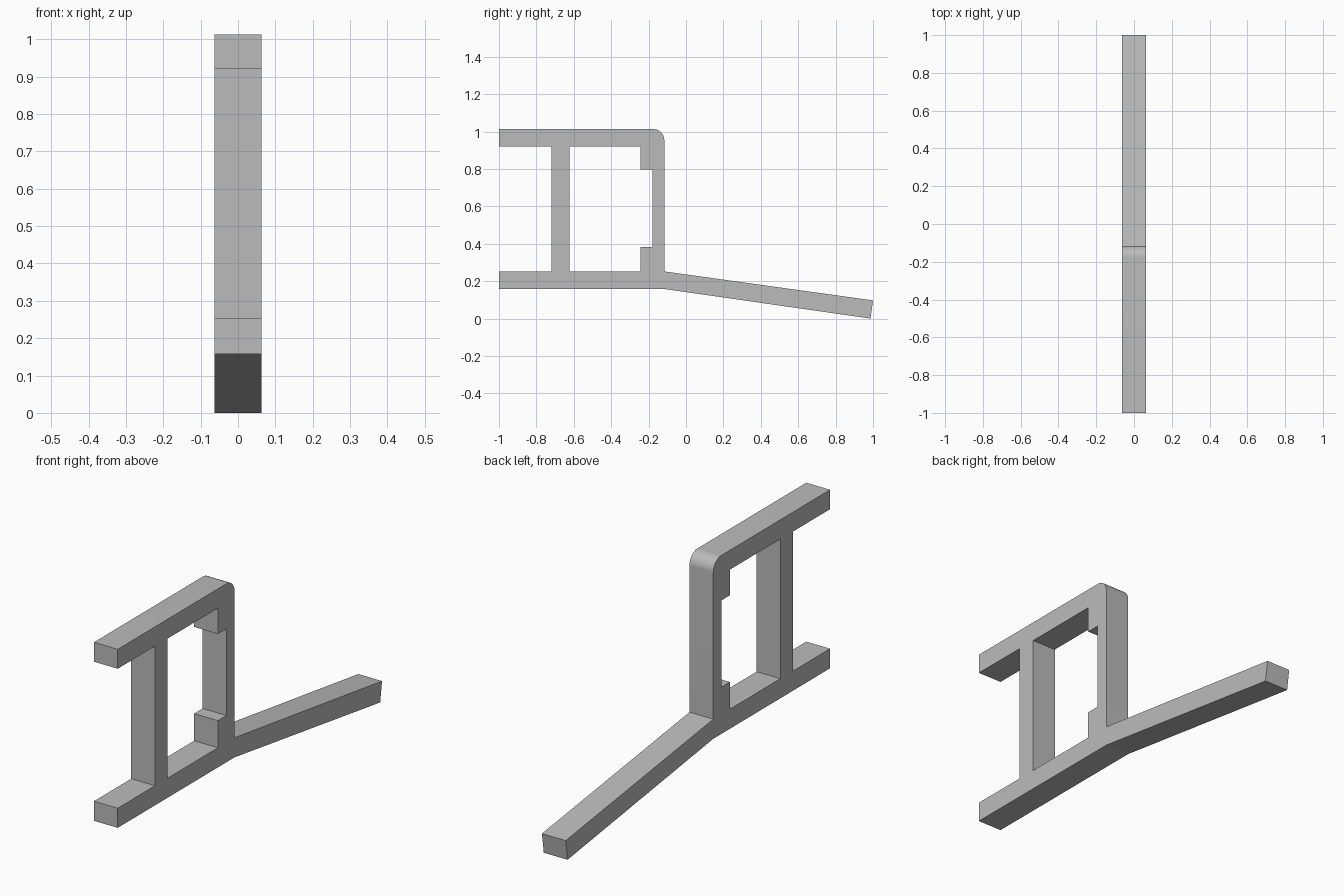
import bpy, bmesh
from math import sin, cos, pi

cube = bpy.data.objects.get("Cube")
if cube:
    bpy.data.objects.remove(cube, do_unlink=True)

HALF_WIDTH = 0.063
BASE, FLOOR, CEILING, TOP = 0.158, 0.252, 0.92, 1.013   # bar heights
FRONT, POST_FRONT, POST_BACK = -1.0, -0.718, -0.624
LIP, WALL_IN, WALL_OUT = -0.242, -0.178, -0.116
RADIUS = 0.06

grey = bpy.data.materials.new("plain grey")
grey.use_nodes = True
grey.diffuse_color = (0.5, 0.5, 0.5, 1)
grey.node_tree.nodes["Principled BSDF"].inputs["Base Color"].default_value = (0.5, 0.5, 0.5, 1)

# Rounded upper back corner
corner = [(WALL_OUT - RADIUS + RADIUS * cos(a), TOP - RADIUS + RADIUS * sin(a))
          for a in (i * pi / 24 for i in range(13))]

# Outline: lower bar, sloping arm, back wall, upper bar, front post
outline = [(FRONT, BASE), (WALL_OUT, BASE), (0.986, 0), (1, 0.097), (WALL_OUT, FLOOR),
           *corner, (FRONT, TOP), (FRONT, CEILING), (POST_FRONT, CEILING),
           (POST_FRONT, FLOOR), (FRONT, FLOOR)]

# Window with a lip at the top and bottom of the back wall
window = [(POST_BACK, FLOOR), (LIP, FLOOR), (LIP, 0.382), (WALL_IN, 0.382),
          (WALL_IN, 0.797), (LIP, 0.797), (LIP, CEILING), (POST_BACK, CEILING)]

# Fill the profile and extrude it across the width
bm = bmesh.new()
edges = []
for loop in (outline, window):
    verts = [bm.verts.new((-HALF_WIDTH, y, z)) for y, z in loop]
    edges += [bm.edges.new((v, verts[i - 1])) for i, v in enumerate(verts)]
bmesh.ops.triangle_fill(bm, edges=edges, use_beauty=True)
extruded = bmesh.ops.extrude_face_region(bm, geom=bm.faces[:], use_keep_orig=True)
moved = [v for v in extruded["geom"] if isinstance(v, bmesh.types.BMVert)]
bmesh.ops.translate(bm, verts=moved, vec=(2 * HALF_WIDTH, 0, 0))
bmesh.ops.recalc_face_normals(bm, faces=bm.faces[:])

mesh = bpy.data.meshes.new("bracket_frame")
bm.to_mesh(mesh)
bm.free()
mesh.materials.append(grey)
frame = bpy.data.objects.new("bracket_frame", mesh)
bpy.context.collection.objects.link(frame)

# Smooth the rounded corner, keep the rest sharp
bpy.ops.object.select_all(action="DESELECT")
frame.select_set(True)
bpy.context.view_layer.objects.active = frame
bpy.ops.object.shade_smooth_by_angle(angle=pi / 24 + 0.005)
